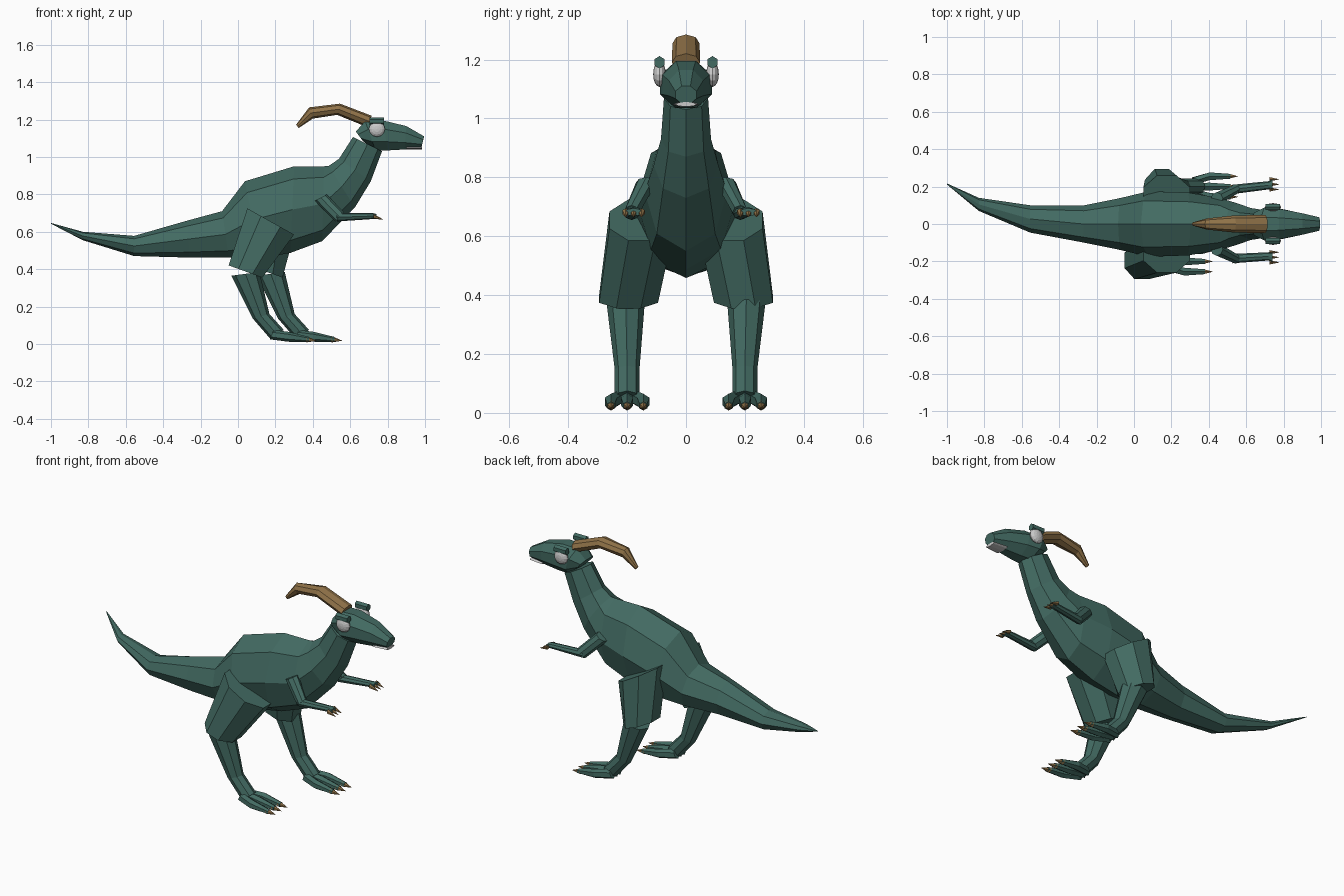
import bpy, bmesh
from math import sin, cos, pi


def material(name, rgb):
    m = bpy.data.materials.new(name)
    m.diffuse_color = (*rgb, 1)
    return m


SKIN = material("green_skin", (0.055, 0.145, 0.122))
HORN = material("brown_horn", (0.28, 0.17, 0.065))


def finish(name, bm, mat):
    bmesh.ops.recalc_face_normals(bm, faces=bm.faces)
    me = bpy.data.meshes.new(name)
    bm.to_mesh(me)
    bm.free()
    ob = bpy.data.objects.new(name, me)
    bpy.context.collection.objects.link(ob)
    if mat:
        me.materials.append(mat)
    return ob


def loft(name, rings, mat, n=8, flat=False, side=1, dx=0):
    """Skin oval rings, each given as (top x, top z, bottom x, bottom z, y, half width)."""
    bm = bmesh.new()
    loops = []
    off = pi / n if flat else 0
    k = 1 / cos(pi / n) if flat else 1
    for tx, tz, bx, bz, y, hw in rings:
        loop = []
        for i in range(n):
            a = 2 * pi * i / n + off
            c, s = cos(a) * k, sin(a) * k
            loop.append(bm.verts.new(((tx + bx) / 2 + c * (tx - bx) / 2 + dx,
                                      side * (y + s * hw),
                                      (tz + bz) / 2 + c * (tz - bz) / 2)))
        loops.append(loop)
    for a, b in zip(loops, loops[1:]):
        for i in range(n):
            j = (i + 1) % n
            bm.faces.new((a[i], a[j], b[j], b[i]))
    bm.faces.new(loops[0])
    bm.faces.new(loops[-1])
    return finish(name, bm, mat)


def claw(name, x, y, z, length, r, drop, side):
    loft(name, [(x, z + r, x, z - r, y, r),
                (x + length, z - drop + .001, x + length, z - drop - .001, y, .001)],
         HORN, n=6, side=side)


# Tail, trunk and neck in one skin
loft("body", [
    (-1.0, .647, -1.0, .643, .214, .003),
    (-.83, .60, -.83, .555, .105, .035),
    (-.555, .578, -.555, .47, .027, .073),
    (-.27, .66, -.26, .462, 0, .10),
    (-.085, .71, -.05, .462, 0, .14),
    (.037, .87, .12, .458, 0, .175),
    (.30, .95, .28, .487, 0, .168),
    (.46, .95, .45, .55, 0, .14),
    (.485, .952, .625, .73, 0, .11),
    (.54, .99, .71, .87, 0, .085),
    (.615, 1.107, .77, 1.03, 0, .075)], SKIN)

# Head and mouth
loft("head", [
    (.63, 1.135, .668, 1.085, 0, .06),
    (.68, 1.193, .735, 1.035, 0, .088),
    (.775, 1.195, .80, 1.035, 0, .08),
    (.90, 1.165, .89, 1.04, 0, .058),
    (.995, 1.11, .98, 1.05, 0, .036)], SKIN, flat=True)
loft("mouth", [
    (.90, 1.055, .90, 1.04, 0, .045),
    (.985, 1.056, .985, 1.04, 0, .036)], None)

# Crest
loft("crest", [
    (.715, 1.22, .69, 1.16, 0, .048),
    (.545, 1.285, .53, 1.225, 0, .046),
    (.38, 1.265, .40, 1.205, 0, .03),
    (.31, 1.172, .325, 1.155, 0, .01)], HORN)

# Paired parts; the +y leg stands further forward
for side, tag, dx, wrist in ((-1, "left", 0, .178), (1, "right", .135, .212)):
    # Eye and brow
    bm = bmesh.new()
    bmesh.ops.create_uvsphere(bm, u_segments=12, v_segments=8, radius=.043)
    for v in bm.verts:
        x, y, z = v.co
        v.co = (.743 + x, side * .09 + z * .5, 1.15 + y)
    finish(tag + "_eye", bm, None)
    loft(tag + "_brow", [(.703, 1.212, .703, 1.17, .09, .019),
                         (.78, 1.212, .78, 1.17, .09, .019)], SKIN, n=6, side=side)

    # Thigh
    t = dx * .8
    loft(tag + "_thigh", [
        (.30, .585, .05, .725, .15, .11),
        (.13 + t, .355, -.05 + t, .42, .195, .10)], SKIN, flat=True, side=side)

    # Shank and foot
    loft(tag + "_shank", [
        (.115, .385, -.035, .365, .205, .065),
        (.168, .16, .08, .135, .20, .042),
        (.245, .075, .175, .025, .20, .042)], SKIN, side=side, dx=dx)
    for i in (-1, 0, 1):
        y = .20 + i * .055
        loft(f"{tag}_toe_{i + 2}", [
            (.19, .075, .17, .025, .20 + i * .03, .022),
            (.27, .065, .27, .012, y, .024),
            (.38, .038, .38, .01, y, .015)], SKIN, n=6, side=side, dx=dx)
        claw(f"{tag}_toe_claw_{i + 2}", .365 + dx, y, .025, .055, .017, .007, side)

    # Arm, hand and finger claws
    loft(tag + "_upper_arm", [
        (.475, .80, .41, .765, .135, .035),
        (.565, .705, .52, .655, .185, .027)], SKIN, side=side)
    loft(tag + "_forearm", [
        (.525, .70, .53, .655, .185, .025),
        (.72, .70, .72, .668, wrist - .005, .022),
        (.74, .695, .74, .668, wrist, .03)], SKIN, side=side)
    for i in (-1, 0, 1):
        claw(f"{tag}_finger_claw_{i + 2}", .725, wrist + i * .027, .682, .05, .013, .016, side)
